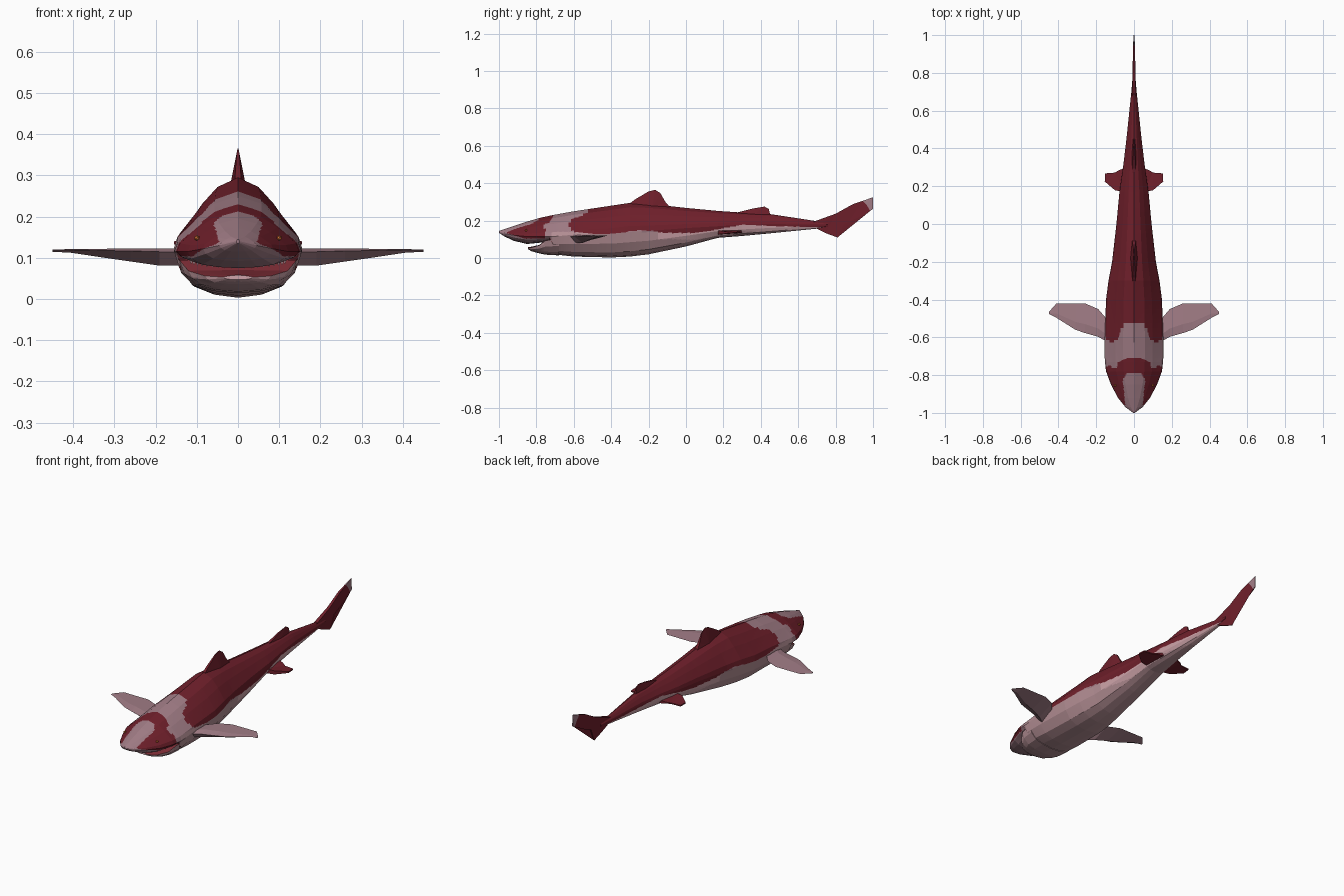
import bpy, bmesh, math
from mathutils import Vector

if "Cube" in bpy.data.objects:
    bpy.data.objects.remove(bpy.data.objects["Cube"])


def mat(name, r, g, b):
    m = bpy.data.materials.new(name)
    m.diffuse_color = (r, g, b, 1)
    m.use_nodes = True
    m.node_tree.nodes["Principled BSDF"].inputs["Base Color"].default_value = m.diffuse_color
    return m


RED = mat("dark red", .16, .014, .024)
PINK = mat("dusty pink", .36, .205, .24)
BELLY = mat("belly pink", .46, .275, .3)
PALE = mat("pale pink", .62, .37, .4)
MOUTH = mat("mouth red", .2, .025, .035)
EYE = mat("orange", .6, .15, .03)

# half cross-section: (share of half width, share of height above / below the widest point)
HALF = [(0, 1), (.37, .85), (.64, .59), (.95, .2), (1, 0), (.92, -.42), (.71, -.79), (.39, -.94), (0, -1)]
RING = HALF + [(-x, z) for x, z in HALF[-2:0:-1]]


def finish(name, bm, mats, rule=None):
    bmesh.ops.recalc_face_normals(bm, faces=bm.faces[:])
    bm.normal_update()
    if rule:
        for f in bm.faces:
            f.material_index = rule(f.calc_center_median(), f.normal)
    me = bpy.data.meshes.new(name)
    bm.to_mesh(me)
    bm.free()
    for m in mats:
        me.materials.append(m)
    ob = bpy.data.objects.new(name, me)
    bpy.context.collection.objects.link(ob)
    return ob


def skin(bm, rings):
    """quads between successive closed rings of points"""
    rings = [[bm.verts.new(p) for p in r] for r in rings]
    n = len(rings[0])
    for a, b in zip(rings, rings[1:]):
        for i in range(n):
            j = (i + 1) % n
            bm.faces.new((a[i], a[j], b[j], b[i]))


def close(bm):
    bmesh.ops.holes_fill(bm, edges=[e for e in bm.edges if e.is_boundary], sides=0)


def loft(name, rows, cuts, mats, rule):
    """rows: y, half width, top z, widest z, bottom z"""
    bm = bmesh.new()
    skin(bm, [[(x * w, y, mid + t * (top - mid if t > 0 else mid - bot)) for x, t in RING]
              for y, w, top, mid, bot in rows])
    bmesh.ops.subdivide_edges(bm, edges=bm.edges[:], cuts=cuts, use_grid_fill=True)
    close(bm)
    return finish(name, bm, mats, rule)


def fin(name, pts, axis, m):
    """pts: (x, y, z, half thickness) around the outline, thickened along the axis"""
    bm = bmesh.new()
    ax = Vector(axis)
    a = [bm.verts.new(Vector(p[:3]) + ax * p[3]) for p in pts]
    b = [bm.verts.new(Vector(p[:3]) - ax * p[3]) for p in pts]
    caps = [bm.faces.new(a), bm.faces.new(b[::-1])]
    for i in range(len(pts)):
        j = (i + 1) % len(pts)
        bm.faces.new((a[j], a[i], b[i], b[j]))
    bmesh.ops.triangulate(bm, faces=caps)
    return finish(name, bm, [m])


def lerp(table, v):
    for (a, p), (b, q) in zip(table, table[1:]):
        if v <= b:
            return p + (q - p) * max(0, (v - a) / (b - a))
    return table[-1][1]


# lower limit (by y) and front limit (by z) of the red back
LIMIT = [(-.64, .15), (-.6, .138), (-.52, .13), (-.4, .128), (-.25, .15), (-.1, .135), (.05, .135),
         (.15, .15), (.3, .178), (.45, .172), (.7, .165)]
FRONT = [(.12, -.58), (.15, -.61), (.175, -.625), (.205, -.615), (.225, -.56), (.24, -.535), (.26, -.525)]
NOSE = [(-.96, .045), (-.92, .05), (-.86, .055), (-.82, .06), (-.79, .035)]


def body_colour(c, n):
    x, y, z = abs(c.x), c.y, c.z
    if -.735 < y < -.69 and n.y < -.5 and z < .11:
        return 4
    # red back
    if y > lerp(FRONT, z) and z > lerp(LIMIT, y):
        return 0
    # red mask around the eyes and across the brow
    if -.955 < y < -.705 - max(0, x - .02) * .4 and z > .104 + max(0, -.86 - y) * .3:
        notch = math.hypot(x - .105, y + .745) < .018
        return 1 if (y < -.79 and x < lerp(NOSE, y)) or notch else 0
    # pale streak below the red
    if y > -.15 and z > lerp(LIMIT, y) - .035:
        return 3
    return 1 if z > .14 or y < -.72 else 2


# body and snout
BODY = [(-1.0, .004, .145, .14, .135), (-.97, .045, .155, .13, .115), (-.92, .085, .172, .122, .092),
        (-.85, .122, .195, .115, .075), (-.78, .148, .215, .115, .082), (-.73, .154, .226, .115, .09),
        (-.71, .155, .23, .115, .02), (-.6, .155, .25, .125, .008), (-.4, .148, .28, .13, .003),
        (-.3, .135, .295, .14, .008), (-.2, .116, .29, .145, .02), (0, .093, .268, .16, .062),
        (.17, .077, .252, .17, .108), (.3, .058, .243, .178, .118), (.45, .04, .235, .182, .132),
        (.7, .014, .197, .178, .157), (.76, .009, .19, .178, .168)]
loft("body", BODY, 7, [RED, PINK, BELLY, PALE, MOUTH], body_colour)

# lower jaw with pale lip, rising to the mouth corner
JAW = [(-.845, .035, .058, .053, .047), (-.825, .08, .061, .056, .036), (-.785, .12, .07, .068, .025),
       (-.75, .142, .096, .094, .018), (-.68, .15, .104, .1, .014)]
LIP = [(r[0], r[3]) for r in JAW]


def jaw_colour(c, n):
    if n.z > .25 and c.z > lerp(LIP, c.y) - .001:
        return 1
    return 2 if c.y < -.755 and c.z > lerp(LIP, c.y) - .011 else 0


loft("lower_jaw", JAW, 3, [BELLY, MOUTH, PALE], jaw_colour)

# small upper teeth along the mouth edge
bm = bmesh.new()
for i in range(-9, 10):
    a = i / 9 * 1.2
    x, y, z = .122 * math.sin(a), -.74 - .11 * math.cos(a), .078 + .01 * (i / 9) ** 2
    top = [bm.verts.new((x + dx, y + dy, z + .008)) for dx, dy in ((-.005, 0), (.005, 0), (0, .008))]
    tip = bm.verts.new((x, y, z - .004))
    bm.faces.new(top)
    for k in range(3):
        bm.faces.new((top[k], top[(k + 1) % 3], tip))
finish("teeth", bm, [PALE])

# paired parts; pectoral stations: x, leading y, trailing y, middle z, half thickness
PECTORAL = [(.13, -.63, -.52, .102, .02), (.19, -.597, -.45, .102, .021), (.26, -.577, -.42, .107, .016),
            (.31, -.56, -.42, .11, .012), (.41, -.497, -.42, .117, .004), (.45, -.476, -.465, .117, .003)]
for s, side in ((-1, "left"), (1, "right")):
    bm = bmesh.new()
    skin(bm, [[(s * x, a, z + t * .6), (s * x, a + (b - a) * .3, z + t),
               (s * x, b, z + t * .8), (s * x, a + (b - a) * .3, z - t)]
              for x, a, b, z, t in PECTORAL])
    close(bm)
    finish(side + "_pectoral_fin", bm, [PINK])
    fin(side + "_pelvic_fin", [(s * x, y, z, t) for x, y, z, t in (
        (.05, .17, .137, .012), (.1, .178, .137, .01), (.155, .225, .136, .004), (.153, .268, .136, .003),
        (.1, .272, .137, .003), (.08, .285, .14, .004), (.04, .3, .142, .008))], (0, 0, 1), RED)
    bm = bmesh.new()
    bmesh.ops.create_icosphere(bm, subdivisions=1, radius=.007)
    bmesh.ops.translate(bm, verts=bm.verts[:], vec=(s * .1, -.855, .148))
    finish(side + "_eye", bm, [EYE])


def upright(name, pts, m):
    fin(name, [(0, y, z, t) for y, z, t in pts], (1, 0, 0), m)


# fins on the centre line
upright("front_dorsal_fin", [(-.31, .285, .008), (-.27, .315, .006), (-.2, .356, .003), (-.165, .365, .001),
                             (-.137, .347, .002), (-.11, .3, .006), (-.08, .265, .01), (-.18, .27, .02)], RED)
upright("rear_dorsal_fin", [(.26, .24, .008), (.36, .265, .004), (.42, .275, .001), (.443, .262, .002),
                            (.45, .23, .005), (.36, .23, .012)], RED)
upright("tail_fin", [(.67, .19, .01), (.8, .237, .008), (.89, .287, .006), (.945, .306, .004), (.965, .285, .004),
                     (.985, .252, .003), (.9, .207, .004), (.842, .182, .005), (.825, .14, .003),
                     (.81, .11, .001), (.75, .132, .003), (.69, .162, .008)], RED)
upright("tail_tip", [(.945, .306, .004), (1.0, .325, .001), (1.0, .262, .002), (.985, .252, .003),
                     (.965, .285, .004)], PINK)
